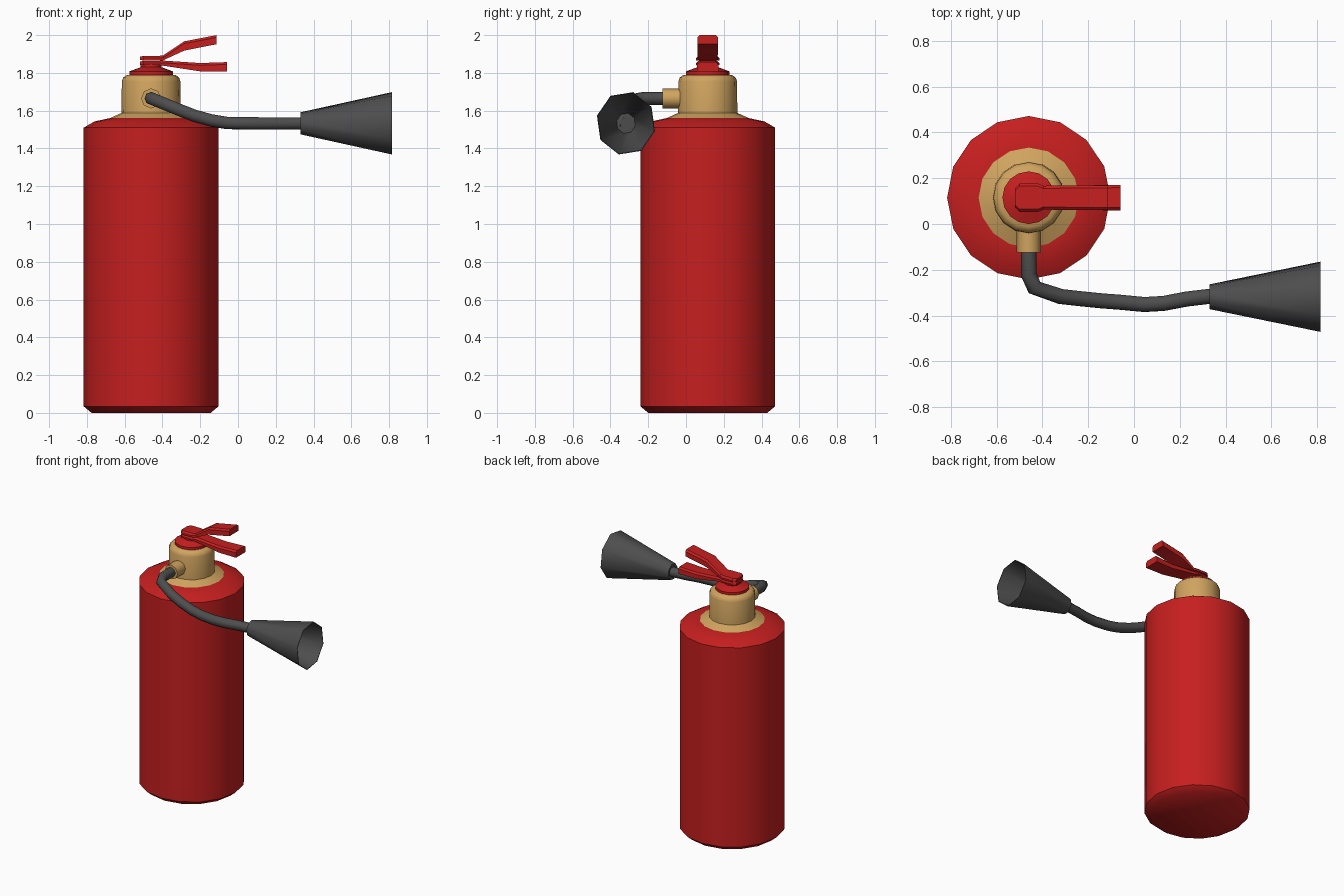
import bpy, bmesh, math
from mathutils import Matrix, Vector

if "Cube" in bpy.data.objects:
    bpy.data.objects.remove(bpy.data.objects["Cube"])

CX, CY = -0.46, 0.115


def material(name, rgb):
    m = bpy.data.materials.new(name)
    m.diffuse_color = (*rgb, 1)
    m.use_nodes = True
    m.node_tree.nodes["Principled BSDF"].inputs["Base Color"].default_value = m.diffuse_color
    return m


RED = material("red_paint", (0.565, 0.0135, 0.0135))
BRASS = material("brass", (0.63, 0.37, 0.115))
BLACK = material("black_rubber", (0.075, 0.075, 0.075))


def finish(bm, name, mat, angle):
    bmesh.ops.recalc_face_normals(bm, faces=bm.faces)
    me = bpy.data.meshes.new(name)
    bm.to_mesh(me)
    bm.free()
    me.materials.append(mat)
    ob = bpy.data.objects.new(name, me)
    bpy.context.collection.objects.link(ob)
    bpy.ops.object.select_all(action='DESELECT')
    ob.select_set(True)
    bpy.context.view_layer.objects.active = ob
    bpy.ops.object.shade_smooth_by_angle(angle=math.radians(angle))
    return ob


def skin(bm, rings):
    """Bridge rings of points into a closed tube."""
    loops = [[bm.verts.new(p) for p in r] for r in rings]
    n = len(loops[0])
    for a, b in zip(loops, loops[1:]):
        for i in range(n):
            j = (i + 1) % n
            bm.faces.new((a[i], a[j], b[j], b[i]))
    bm.faces.new(loops[0])
    bm.faces.new(loops[-1])


def lathe(name, profile, sides, mat, matrix, phase=0.0, angle=48):
    """Turn (radius, height) pairs around local z."""
    bm = bmesh.new()
    ang = [phase + 2 * math.pi * i / sides for i in range(sides)]
    skin(bm, [[matrix @ Vector((r * math.cos(a), r * math.sin(a), h)) for a in ang]
              for r, h in profile])
    return finish(bm, name, mat, angle)


def lever(name, stations, mat):
    """Bent bar from (x, bottom, top, half width), chamfered along the top."""
    bm = bmesh.new()
    c = 0.012
    skin(bm, [[(x, CY - w, b), (x, CY + w, b), (x, CY + w, t - c),
               (x, CY + w - c, t), (x, CY - w + c, t), (x, CY - w, t - c)]
              for x, b, t, w in stations])
    return finish(bm, name, mat, 30)


base = Matrix.Translation((CX, CY, 0))

# Tank body
lathe("tank", [(0.315, 0), (0.357, 0.035), (0.357, 1.51), (0.30, 1.543), (0.22, 1.56)],
      16, RED, base)

# Brass collar and neck
lathe("neck", [(0.228, 1.556), (0.157, 1.588), (0.155, 1.755), (0.148, 1.775), (0.128, 1.79)],
      16, BRASS, base, angle=55)

# Red valve cap
lathe("valve_cap", [(0.115, 1.785), (0.115, 1.808), (0.055, 1.83), (0.055, 1.85)],
      16, RED, base)

# Squeeze levers
lever("carry_handle", [(-0.52, 1.842, 1.860, 0.042), (-0.50, 1.842, 1.864, 0.062),
                       (-0.42, 1.842, 1.864, 0.062), (-0.395, 1.838, 1.865, 0.052),
                       (-0.20, 1.808, 1.852, 0.054), (-0.058, 1.808, 1.857, 0.056)], RED)
lever("squeeze_lever", [(-0.52, 1.868, 1.885, 0.042), (-0.50, 1.866, 1.890, 0.062),
                        (-0.42, 1.866, 1.890, 0.062), (-0.395, 1.867, 1.893, 0.052),
                        (-0.285, 1.918, 1.967, 0.054), (-0.113, 1.952, 2.0, 0.054)], RED)

# Brass outlet
outlet = Matrix.Translation((CX, 0, 1.665)) @ Matrix.Rotation(math.pi / 2, 4, 'X')
lathe("outlet", [(0.053, -0.03), (0.053, 0.125)], 8, BRASS, outlet)

# Hose
path = [(-0.46, -0.10, 1.665), (-0.46, -0.22, 1.665), (-0.435, -0.278, 1.655),
        (-0.32, -0.317, 1.608), (-0.23, -0.327, 1.573), (-0.14, -0.336, 1.548),
        (-0.06, -0.342, 1.535), (0.045, -0.352, 1.533), (0.13, -0.347, 1.532),
        (0.23, -0.328, 1.532), (0.34, -0.315, 1.532)]
cu = bpy.data.curves.new("hose", 'CURVE')
cu.dimensions = '3D'
cu.bevel_depth = 0.035
cu.bevel_resolution = 2
cu.use_fill_caps = True
cu.materials.append(BLACK)
sp = cu.splines.new('POLY')
sp.points.add(len(path) - 1)
for p, co in zip(sp.points, path):
    p.co = (*co, 1)
sp.use_smooth = True
bpy.context.collection.objects.link(bpy.data.objects.new("hose", cu))

# Discharge horn, open at the wide end
horn = (Matrix.Translation((0, -0.318, 1.533)) @ Matrix.Diagonal((1, 0.93, 1, 1))
        @ Matrix.Rotation(math.pi / 2, 4, 'Y'))
lathe("horn", [(0.03, 0.335), (0.06, 0.33), (0.170, 0.815), (0.166, 0.815), (0.055, 0.336),
               (0.03, 0.338)], 8, BLACK, horn, math.radians(-14), angle=55)
